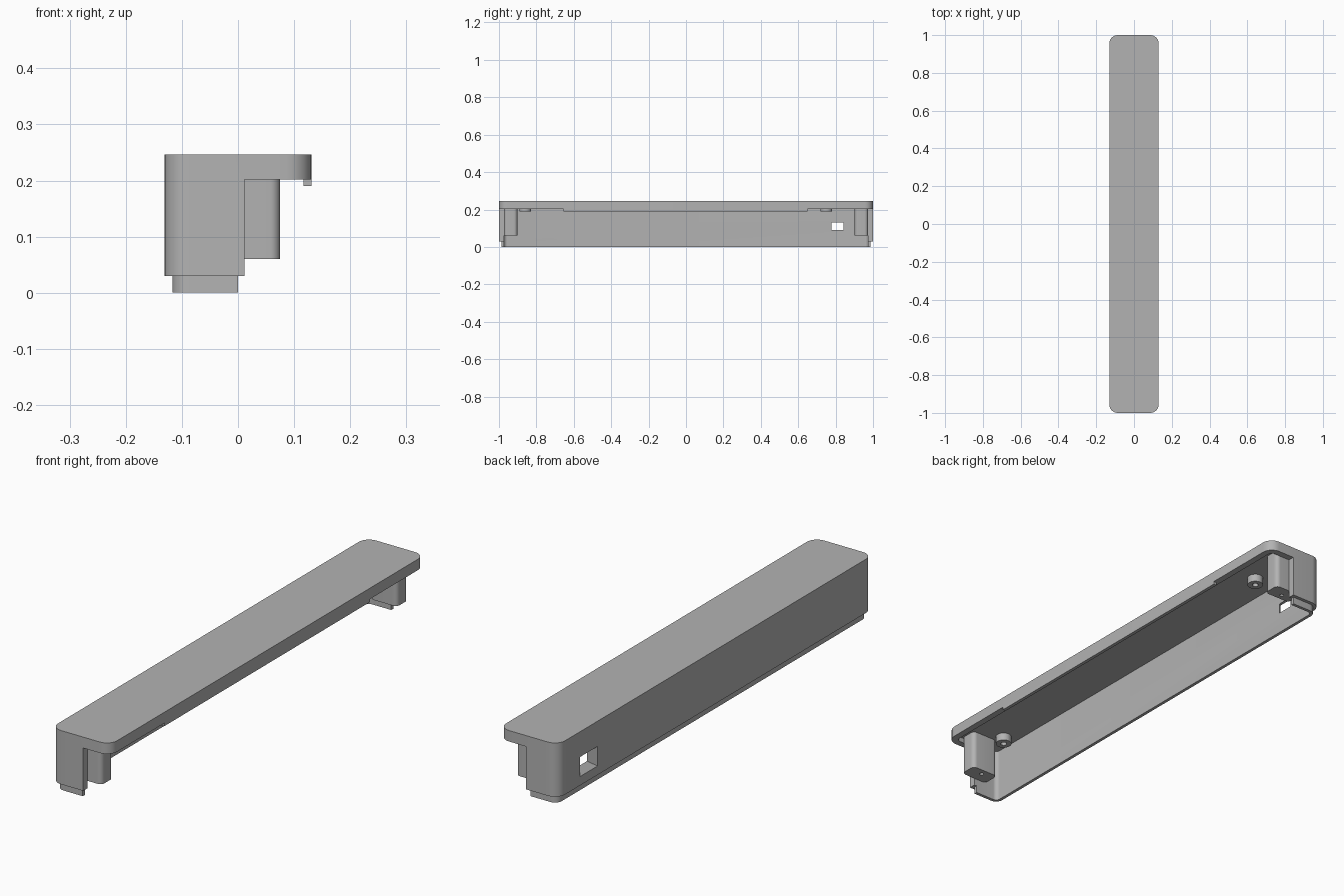
import bpy
import bmesh
from math import cos, sin, pi

cube = bpy.data.objects.get("Cube")
if cube:
    bpy.data.objects.remove(cube, do_unlink=True)

grey = bpy.data.materials.new("plain_grey")
grey.use_nodes = True
grey.diffuse_color = (0.45, 0.45, 0.45, 1)
grey.node_tree.nodes["Principled BSDF"].inputs["Base Color"].default_value = (0.45, 0.45, 0.45, 1)

W, L, TOP = 0.131, 1.0, 0.246      # half width, half length, height
WALL, STEP = 0.027, 0.014          # wall thickness, lip set-back
CUT_X, SLAB_Z, SHELL_Z = 0.012, 0.202, 0.222


def outline(x0, x1, y0, y1, r):
    """Rounded rectangle, or a plain one when r is zero."""
    if r == 0:
        return [(x0, y0), (x1, y0), (x1, y1), (x0, y1)]
    pts = []
    corners = [(x1 - r, y1 - r), (x0 + r, y1 - r), (x0 + r, y0 + r), (x1 - r, y0 + r)]
    for i, (cx, cy) in enumerate(corners):
        for k in range(9):
            a = (i + k / 8) * pi / 2
            pts.append((cx + r * cos(a), cy + r * sin(a)))
    return pts


def loft(name, bottom, top):
    """Solid between two matching loops of 3D points."""
    bm = bmesh.new()
    a = [bm.verts.new(p) for p in bottom]
    b = [bm.verts.new(p) for p in top]
    bm.faces.new(a[::-1])
    bm.faces.new(b)
    n = len(a)
    for i in range(n):
        j = (i + 1) % n
        bm.faces.new((a[i], a[j], b[j], b[i]))
    bmesh.ops.recalc_face_normals(bm, faces=bm.faces)
    mesh = bpy.data.meshes.new(name)
    bm.to_mesh(mesh)
    bm.free()
    mesh.materials.append(grey)
    obj = bpy.data.objects.new(name, mesh)
    bpy.context.collection.objects.link(obj)
    return obj


def prism(name, x0, x1, y0, y1, z0, z1, r=0):
    pts = outline(x0, x1, y0, y1, r)
    return loft(name, [(x, y, z0) for x, y in pts], [(x, y, z1) for x, y in pts])


def tray(name, inset, z0, z1):
    return prism(name, inset - W, W - inset, inset - L, L - inset, z0, z1, 0.045 - inset)


def disc(name, x, y, r, z0, z1):
    return prism(name, x - r, x + r, y - r, y + r, z0, z1, r * 0.999)


def cut(obj, *cutters):
    """Subtract the cutters, then remove them."""
    for c in cutters:
        mod = obj.modifiers.new("cut", 'BOOLEAN')
        mod.operation, mod.solver, mod.object = 'DIFFERENCE', 'EXACT', c
    graph = bpy.context.evaluated_depsgraph_get()
    obj.data = bpy.data.meshes.new_from_object(obj.evaluated_get(graph))
    obj.modifiers.clear()
    for c in cutters:
        bpy.data.objects.remove(c, do_unlink=True)
    return obj


def frame(x, y0, y1, z0, z1):
    return [(x, y0, z0), (x, y1, z0), (x, y1, z1), (x, y0, z1)]


# Cover: top slab, long side wall and two end walls, hollow underneath
cover = tray("cover", 0, 0.03, TOP)
switch_cut = loft("switch_cut", frame(-W - 0.001, 0.748, 0.862, 0.065, 0.145),
                  frame(WALL - W + 0.001, 0.778, 0.842, 0.09, 0.13))
cut(cover, tray("hollow_cut", WALL, -0.1, SHELL_Z),
    prism("side_cut", CUT_X, 0.5, -2, 2, -0.1, SLAB_Z), switch_cut)

# Thin lip below the walls
lip = tray("bottom_lip", STEP, 0, 0.032)
cut(lip, tray("lip_hollow", WALL, -0.1, 0.1), prism("lip_side", 0, 0.5, -2, 2, -0.1, 0.1))

# Locating tab along the open edge
tab = prism("edge_tab", W - 0.014, W, -0.655, 0.65, 0.19, SLAB_Z + 0.002)

# Screw posts near both ends, with a pilot hole
parts = [cover, lip, tab]
for side, label in ((-1, "front"), (1, "back")):
    y0, y1 = sorted((side * 0.902, side * 0.973))
    post = prism(label + "_screw_post", -0.045, 0.075, y0, y1, 0.06, SHELL_Z + 0.002, 0.018)
    parts.append(cut(post, disc("pilot_cut", 0.012, side * 0.928, 0.008, 0, 0.12)))

# Small round bosses under the slab
for label, x, y in (("front", -0.045, -0.86), ("back", 0.0, 0.75)):
    boss = disc(label + "_boss", x, y, 0.031, 0.19, SHELL_Z + 0.002)
    parts.append(cut(boss, disc("boss_cut", x, y, 0.012, 0.1, 0.215)))

# Smooth rounded corners, sharp edges elsewhere
bpy.ops.object.select_all(action='DESELECT')
for obj in parts:
    obj.select_set(True)
bpy.context.view_layer.objects.active = cover
bpy.ops.object.shade_smooth_by_angle(angle=pi / 6)
